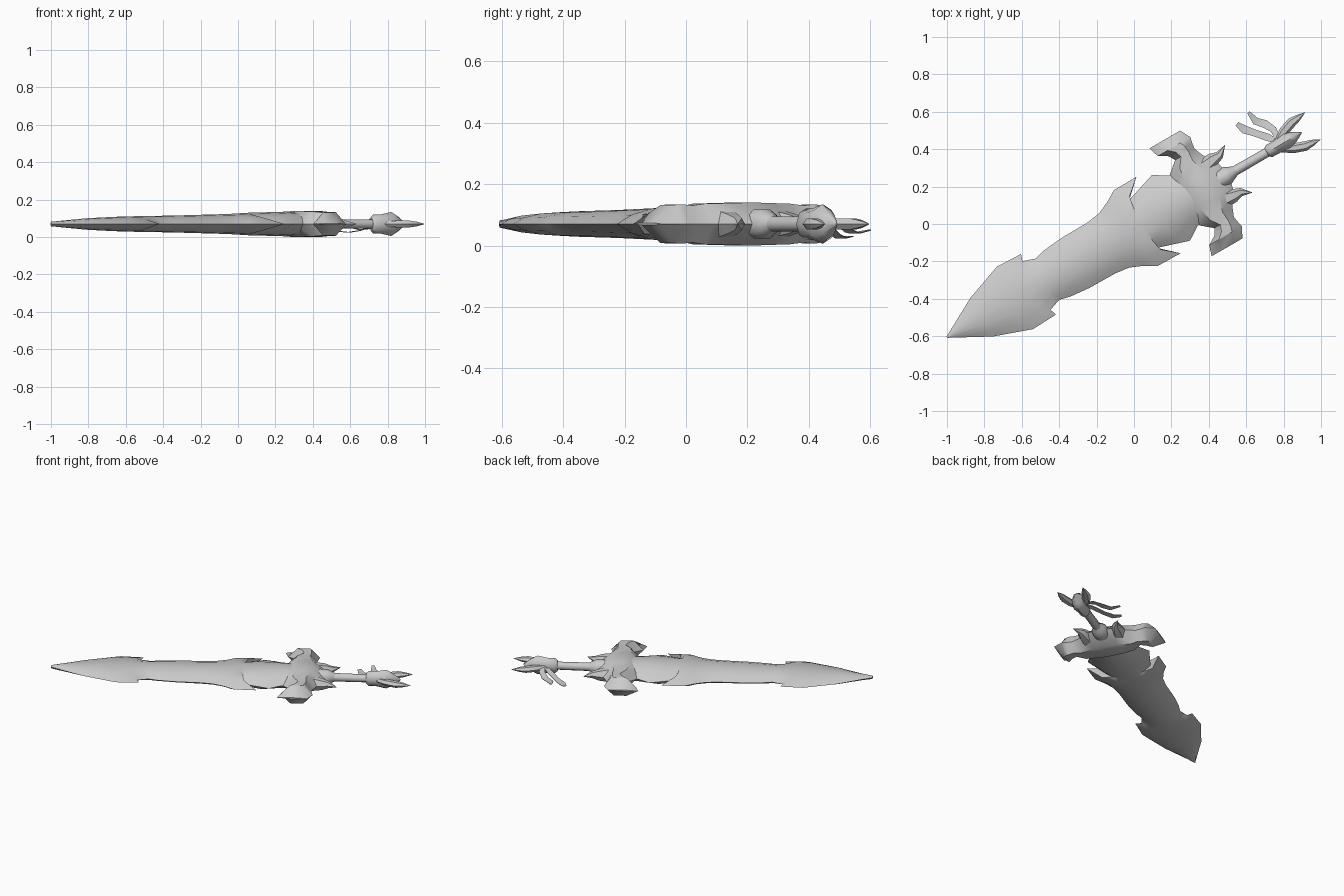
import bpy, bmesh, math
from mathutils import Vector, Matrix

cube = bpy.data.objects.get("Cube")
if cube:
    bpy.data.objects.remove(cube)

GREY = (0.6, 0.6, 0.6, 1)
steel = bpy.data.materials.new("steel_grey")
steel.diffuse_color = GREY
steel.use_nodes = True
steel.node_tree.nodes["Principled BSDF"].inputs["Base Color"].default_value = GREY

# The sword is modelled along +x from its tip, then laid diagonally
LAY = Matrix.Translation((-1, -0.605, 0.07)) @ Matrix.Rotation(math.radians(30), 4, "Z")


def loft(name, rings, angle=40, matrix=LAY):
    """Skin a list of equal rings of points and cap both ends."""
    bm = bmesh.new()
    loops = [[bm.verts.new(p) for p in ring] for ring in rings]
    n = len(loops[0])
    for a, b in zip(loops, loops[1:]):
        for i in range(n):
            j = (i + 1) % n
            bm.faces.new((a[i], a[j], b[j], b[i]))
    bm.faces.new(loops[0])
    bm.faces.new(loops[-1])
    bmesh.ops.recalc_face_normals(bm, faces=bm.faces)
    mesh = bpy.data.meshes.new(name)
    bm.to_mesh(mesh)
    bm.free()
    mesh.materials.append(steel)
    obj = bpy.data.objects.new(name, mesh)
    obj.matrix_world = matrix
    bpy.context.collection.objects.link(obj)
    bpy.ops.object.select_all(action="DESELECT")
    obj.select_set(True)
    bpy.context.view_layer.objects.active = obj
    bpy.ops.object.shade_smooth_by_angle(angle=math.radians(angle))
    return obj


def blade_ring(centre, edge, width, height):
    """Lens section whose edges may sweep ahead of or behind its centre."""
    half = [(-1, 0), (-0.7, 0.55), (-0.35, 0.9), (0, 1), (0.35, 0.9), (0.7, 0.55), (1, 0)]
    section = half + [(f, -g) for f, g in half[-2:0:-1]]
    return [(centre + (edge - centre) * abs(f) ** 3, f * width, g * height) for f, g in section]


def guard_ring(t, low, high, height):
    section = [(0, 0), (0.3, 1), (0.7, 1), (1, 0), (0.7, -1), (0.3, -1)]
    return [(low + (high - low) * u, t, g * height) for u, g in section]


def tube(name, path, radii, flat=1.0, sides=8):
    """Tapered tube along a path in the sword's plane; flat scales its depth."""
    pts = [Vector(p) for p in path]
    rings = []
    for i, (p, r) in enumerate(zip(pts, radii)):
        d = (pts[min(i + 1, len(pts) - 1)] - pts[max(i - 1, 0)]).normalized()
        side = Vector((-d.y, d.x, 0)).normalized()
        up = d.cross(side)
        ring = []
        for k in range(sides):
            a = math.tau * k / sides
            ring.append(p + side * r * math.cos(a) + up * r * flat * math.sin(a))
        rings.append(ring)
    return loft(name, rings, 50)


# Broad blade with swept barbs: centre, edge, half width, half thickness
loft("blade", [blade_ring(*s) for s in (
    (0, 0, 0.004, 0.012), (0.21, 0.215, 0.12, 0.03), (0.38, 0.42, 0.193, 0.038),
    (0.49, 0.565, 0.187, 0.041), (0.54, 0.553, 0.15, 0.042), (0.61, 0.62, 0.127, 0.043),
    (0.68, 0.68, 0.142, 0.044), (0.79, 0.79, 0.153, 0.046), (0.95, 0.95, 0.155, 0.05),
    (1.03, 1.03, 0.165, 0.052), (1.09, 1.1, 0.195, 0.053), (1.13, 1.165, 0.234, 0.056),
    (1.18, 1.306, 0.236, 0.058), (1.21, 1.211, 0.148, 0.06), (1.3, 1.383, 0.203, 0.062),
    (1.45, 1.458, 0.155, 0.066), (1.55, 1.55, 0.15, 0.06))])

# Crossguard with hooked ends: offset, front edge, back edge, half thickness
half_guard = [
    (0.08, 1.43, 1.72, 0.068), (0.16, 1.47, 1.67, 0.066), (0.21, 1.53, 1.65, 0.06),
    (0.245, 1.51, 1.655, 0.064), (0.275, 1.46, 1.662, 0.062), (0.333, 1.442, 1.632, 0.004)]
mirrored = [(-t, lo, hi, h) for t, lo, hi, h in reversed(half_guard)]
loft("crossguard", [guard_ring(*s) for s in mirrored + [(0, 1.42, 1.74, 0.07)] + half_guard])

# Grip, collar and pommel
tube("grip", [(1.68, 0, 0), (2.03, 0, 0)], [0.027, 0.025], sides=10)
tube("collar", [(1.68, 0, 0), (1.73, 0, 0), (1.755, 0, 0), (1.78, 0, 0)],
     [0.05, 0.05, 0.038, 0.026], sides=10)
tube("pommel", [(1.975, 0, 0), (1.99, 0, 0), (2.04, 0, 0), (2.1, 0, 0), (2.14, 0, 0), (2.19, 0, 0)],
     [0.026, 0.036, 0.037, 0.046, 0.03, 0.003], flat=1.4)

# Paired guard prongs and pommel claws
for side, label in ((1, "left"), (-1, "right")):
    tube(label + "_guard_prong",
         [(1.64, side * 0.1, 0), (1.71, side * 0.112, 0), (1.75, side * 0.115, 0), (1.8, side * 0.146, 0)],
         [0.05, 0.036, 0.022, 0.001], sides=6)
    tube(label + "_pommel_claw",
         [(2.05, side * 0.02, 0), (2.11, side * 0.052, 0), (2.17, side * 0.073, 0),
          (2.21, side * 0.077, 0), (2.258, side * 0.083, 0)],
         [0.02, 0.026, 0.026, 0.018, 0.001], flat=0.8, sides=6)


# Cloth streamers trailing from the pommel
def ribbon(name, path, widths):
    pts = [Vector(p) for p in path]
    rings = []
    for i, (p, w) in enumerate(zip(pts, widths)):
        d = pts[min(i + 1, len(pts) - 1)] - pts[max(i - 1, 0)]
        across = Vector((-d.y, d.x, 0)).normalized() * w
        lift = Vector((0, 0, 0.0015))
        rings.append([p - across - lift, p + across - lift, p + across + lift, p - across + lift])
    loft(name, rings, matrix=Matrix.Identity(4))


ribbon("upper_streamer",
       [(0.78, 0.44, 0.08), (0.745, 0.505, 0.065), (0.7, 0.535, 0.045), (0.65, 0.55, 0.04), (0.612, 0.597, 0.05)],
       [0.012, 0.018, 0.022, 0.02, 0.008])
ribbon("lower_streamer",
       [(0.77, 0.44, 0.075), (0.71, 0.465, 0.055), (0.65, 0.485, 0.035), (0.59, 0.505, 0.025), (0.55, 0.535, 0.03)],
       [0.012, 0.02, 0.018, 0.022, 0.012])
